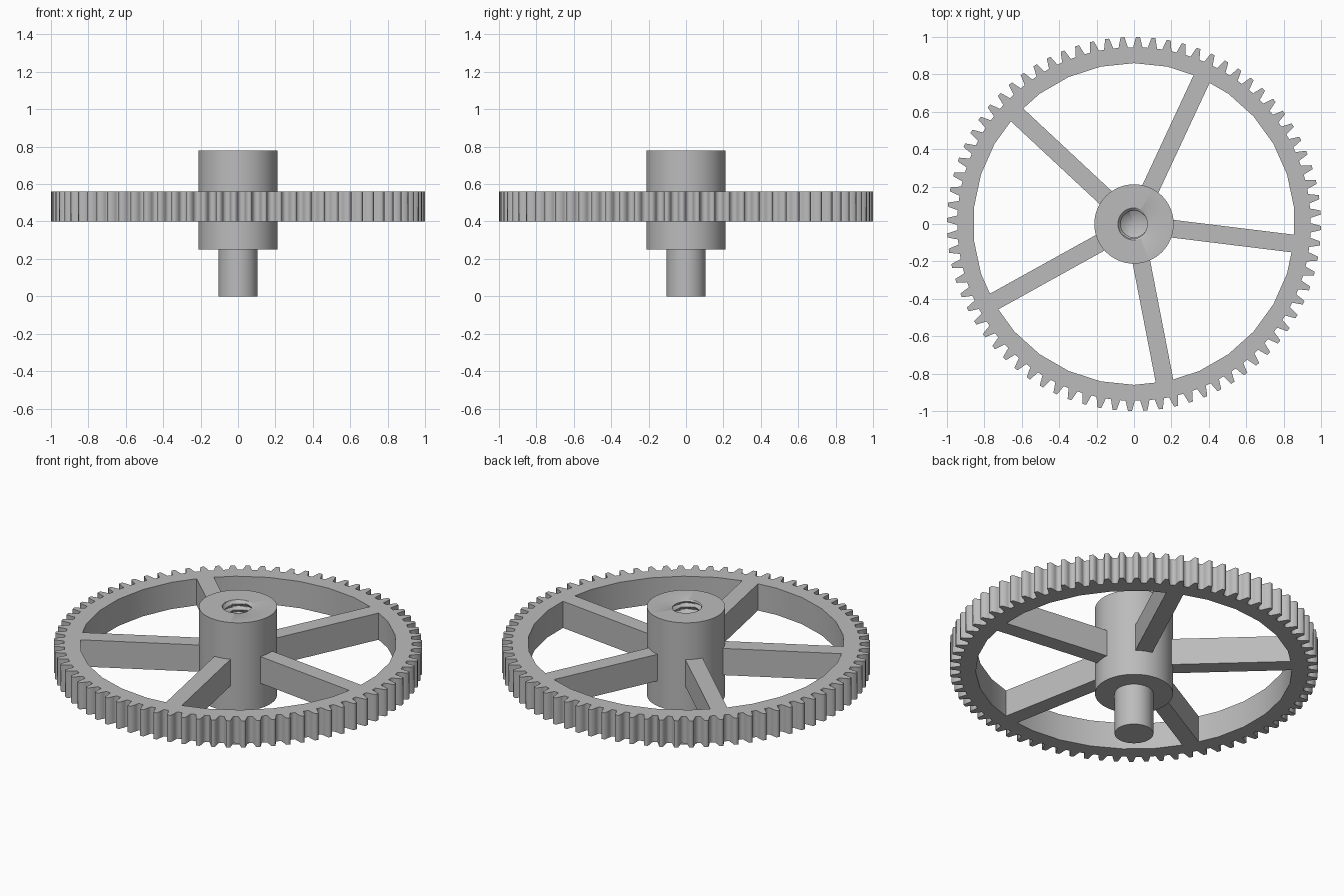
import bpy
import bmesh
from math import sin, cos, pi, tau, radians
from mathutils import Matrix

default = bpy.data.objects.get("Cube")
if default:
    bpy.data.objects.remove(default, do_unlink=True)

TEETH = 76
RIM_LOW, RIM_HIGH = 0.40, 0.56
HUB_LOW, HUB_HIGH, HUB_R = 0.25, 0.78, 0.212
SHAFT_R, BORE_R = 0.105, 0.086
SPOKES, SPOKE_WIDTH, SPOKE_ANGLE = 5, 0.095, radians(-7)

COLOR = (0.5, 0.5, 0.5, 1)
grey = bpy.data.materials.new("plain grey")
grey.diffuse_color = COLOR
grey.use_nodes = True
grey.node_tree.nodes["Principled BSDF"].inputs["Base Color"].default_value = COLOR


def add_object(name, mesh, smooth=False):
    obj = bpy.data.objects.new(name, mesh)
    bpy.context.collection.objects.link(obj)
    mesh.materials.clear()
    mesh.materials.append(grey)
    if smooth:
        bpy.ops.object.select_all(action='DESELECT')
        obj.select_set(True)
        bpy.context.view_layer.objects.active = obj
        bpy.ops.object.shade_smooth_by_angle(angle=radians(30))
    return obj


def bm_to_object(name, bm, smooth=False):
    mesh = bpy.data.meshes.new(name)
    bm.to_mesh(mesh)
    bm.free()
    return add_object(name, mesh, smooth)


def lathe(name, rows, segments=64):
    """Skin rings given as (radius function of angle, height); cap both ends."""
    bm = bmesh.new()
    rings = []
    for radius, z in rows:
        angles = [tau * i / segments for i in range(segments)]
        rings.append([bm.verts.new((radius(a) * cos(a), radius(a) * sin(a), z))
                      for a in angles])
    for low, high in zip(rings, rings[1:]):
        for i in range(segments):
            j = (i + 1) % segments
            bm.faces.new((low[i], low[j], high[j], high[i]))
    # Centre fans close the first and last rings
    for ring, z, flip in ((rings[0], rows[0][1], True),
                          (rings[-1], rows[-1][1] - 0.04, False)):
        if flip:
            bm.faces.new(ring[::-1])
        else:
            tip = bm.verts.new((0, 0, z))
            for i in range(segments):
                bm.faces.new((ring[i], ring[(i + 1) % segments], tip))
    return bm_to_object(name, bm, True)


def fixed(r):
    return lambda a: r


def thread(z, pitch=0.036, depth=0.016):
    def radius(a):
        phase = (z / pitch + a / tau) % 1
        return BORE_R - depth * (1 - abs(2 * phase - 1))
    return radius


# Hub with the stepped shaft below and a threaded blind bore above
rows = [(fixed(SHAFT_R), 0), (fixed(SHAFT_R), HUB_LOW),
        (fixed(HUB_R), HUB_LOW), (fixed(HUB_R), HUB_HIGH),
        (fixed(BORE_R), HUB_HIGH)]
z = HUB_HIGH - 0.006
while z > 0.36:
    rows.append((thread(z), z))
    z -= 0.006
lathe("hub_and_shaft", rows)

# Toothed rim: gear outline with a faceted round opening
pitch = tau / TEETH
tooth = [(-0.32, 0.945), (-0.25, 0.965), (-0.13, 1.0),
         (0.13, 1.0), (0.25, 0.965), (0.32, 0.945)]
phase = pi / 2 - 0.26 * pitch
outline = []
for i in range(TEETH):
    for offset, r in tooth:
        a = phase + (i + offset) * pitch
        outline.append((r * cos(a), r * sin(a)))
SIDES = 30
opening = [(0.86 * cos(tau * (i + 0.5) / SIDES), 0.86 * sin(tau * (i + 0.5) / SIDES))
           for i in range(SIDES)]

curve = bpy.data.curves.new("rim_outline", 'CURVE')
curve.dimensions = '2D'
curve.fill_mode = 'BOTH'
curve.extrude = (RIM_HIGH - RIM_LOW) / 2
for points in (outline, opening):
    spline = curve.splines.new('POLY')
    spline.points.add(len(points) - 1)
    for p, (x, y) in zip(spline.points, points):
        p.co = (x, y, 0, 1)
    spline.use_cyclic_u = True
helper = bpy.data.objects.new("rim_helper", curve)
bpy.context.collection.objects.link(helper)
bpy.context.view_layer.update()
rim_mesh = bpy.data.meshes.new_from_object(
    helper.evaluated_get(bpy.context.evaluated_depsgraph_get()))
bpy.data.objects.remove(helper, do_unlink=True)
bm = bmesh.new()
bm.from_mesh(rim_mesh)
bmesh.ops.remove_doubles(bm, verts=bm.verts, dist=0.0001)
bmesh.ops.recalc_face_normals(bm, faces=bm.faces)
bmesh.ops.translate(bm, verts=bm.verts, vec=(0, 0, (RIM_LOW + RIM_HIGH) / 2))
bm_to_object("toothed_rim", bm)

# Straight spokes, flush with the rim
START, END = 0.19, 0.868
for i in range(SPOKES):
    bm = bmesh.new()
    place = (Matrix.Rotation(SPOKE_ANGLE + tau * i / SPOKES, 4, 'Z')
             @ Matrix.Translation(((START + END) / 2, 0, (RIM_LOW + RIM_HIGH) / 2))
             @ Matrix.Diagonal((END - START, SPOKE_WIDTH, RIM_HIGH - RIM_LOW, 1)))
    bmesh.ops.create_cube(bm, size=1, matrix=place)
    bm_to_object(f"spoke_{i + 1}", bm)
